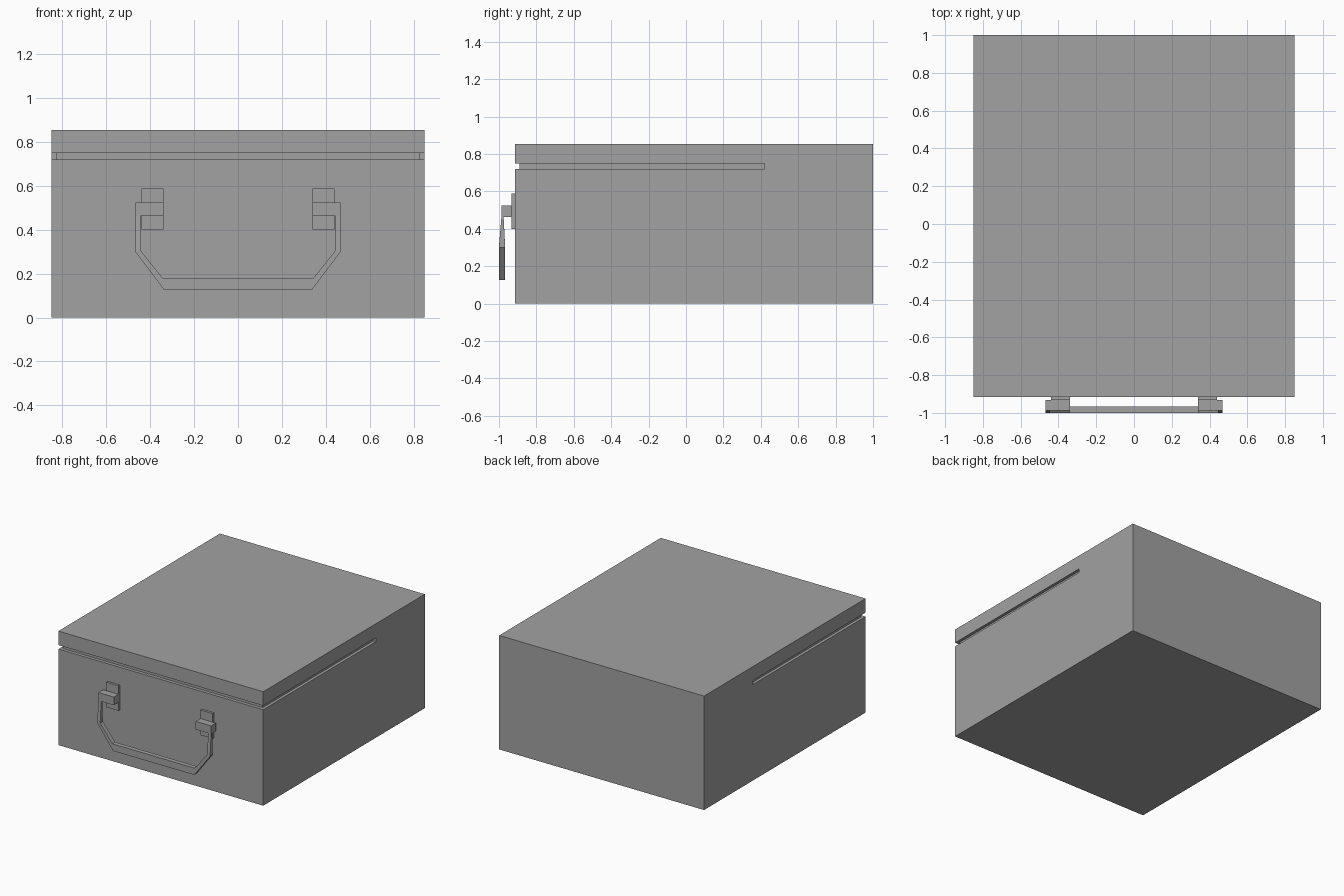
import bpy, bmesh

if "Cube" in bpy.data.objects:
    bpy.data.objects.remove(bpy.data.objects["Cube"])

grey = bpy.data.materials.new("mid_grey")
grey.diffuse_color = (0.36, 0.36, 0.36, 1)
grey.use_nodes = True
grey.node_tree.nodes["Principled BSDF"].inputs["Base Color"].default_value = grey.diffuse_color


def make_object(name, bm):
    bmesh.ops.recalc_face_normals(bm, faces=bm.faces[:])
    mesh = bpy.data.meshes.new(name)
    bm.to_mesh(mesh)
    bm.free()
    mesh.materials.append(grey)
    obj = bpy.data.objects.new(name, mesh)
    bpy.context.collection.objects.link(obj)
    return obj


def loft(name, rings):
    """Skin a row of equal-sided rings and cap both ends."""
    bm = bmesh.new()
    vs = [[bm.verts.new(p) for p in ring] for ring in rings]
    n = len(vs[0])
    for a, b in zip(vs, vs[1:]):
        for i in range(n):
            j = (i + 1) % n
            bm.faces.new((a[i], a[j], b[j], b[i]))
    bm.faces.new(vs[0][::-1])
    bm.faces.new(vs[-1])
    return make_object(name, bm)


def prism(name, outline, z0, z1):
    return loft(name, [[(x, y, z) for x, y in outline] for z in (z0, z1)])


def box(name, x0, x1, y0, y1, z0, z1):
    return prism(name, [(x0, y0), (x1, y0), (x1, y1), (x0, y1)], z0, z1)


# Box body
body = box("case_body", -0.85, 0.85, -0.915, 1.0, 0, 0.855)

# Lid gap running round the front and part of both sides
gap = prism("lid_gap_cutter",
            [(-0.95, 0.42), (-0.95, -1.0), (0.95, -1.0), (0.95, 0.42),
             (0.828, 0.42), (0.828, -0.89), (-0.828, -0.89), (-0.828, 0.42)],
            0.72, 0.75)
gap.hide_render = True
gap.hide_viewport = True
cut = body.modifiers.new("lid_gap", 'BOOLEAN')
cut.operation = 'DIFFERENCE'
cut.solver = 'EXACT'
cut.object = gap

# Handle mounts on both sides
for side, s in (("left", -1), ("right", 1)):
    x = sorted((s * 0.34, s * 0.44))
    box(side + "_mount_plate", *x, -0.932, -0.915, 0.40, 0.588)
    x = sorted((s * 0.34, s * 0.468))
    box(side + "_mount_pin", *x, -0.987, -0.932, 0.463, 0.524)

# Swinging handle: outer x, outer z, inner x, inner z, front y, back y
half = [(0.468, 0.463, 0.444, 0.463, -0.987, -0.975),
        (0.468, 0.300, 0.444, 0.306, -1.0, -0.967),
        (0.337, 0.126, 0.342, 0.178, -1.0, -0.967)]
stations = [(-1, p) for p in half] + [(1, p) for p in reversed(half)]
loft("carry_handle",
     [[(s * ox, f, oz), (s * ix, f, iz), (s * ix, b, iz), (s * ox, b, oz)]
      for s, (ox, oz, ix, iz, f, b) in stations])
